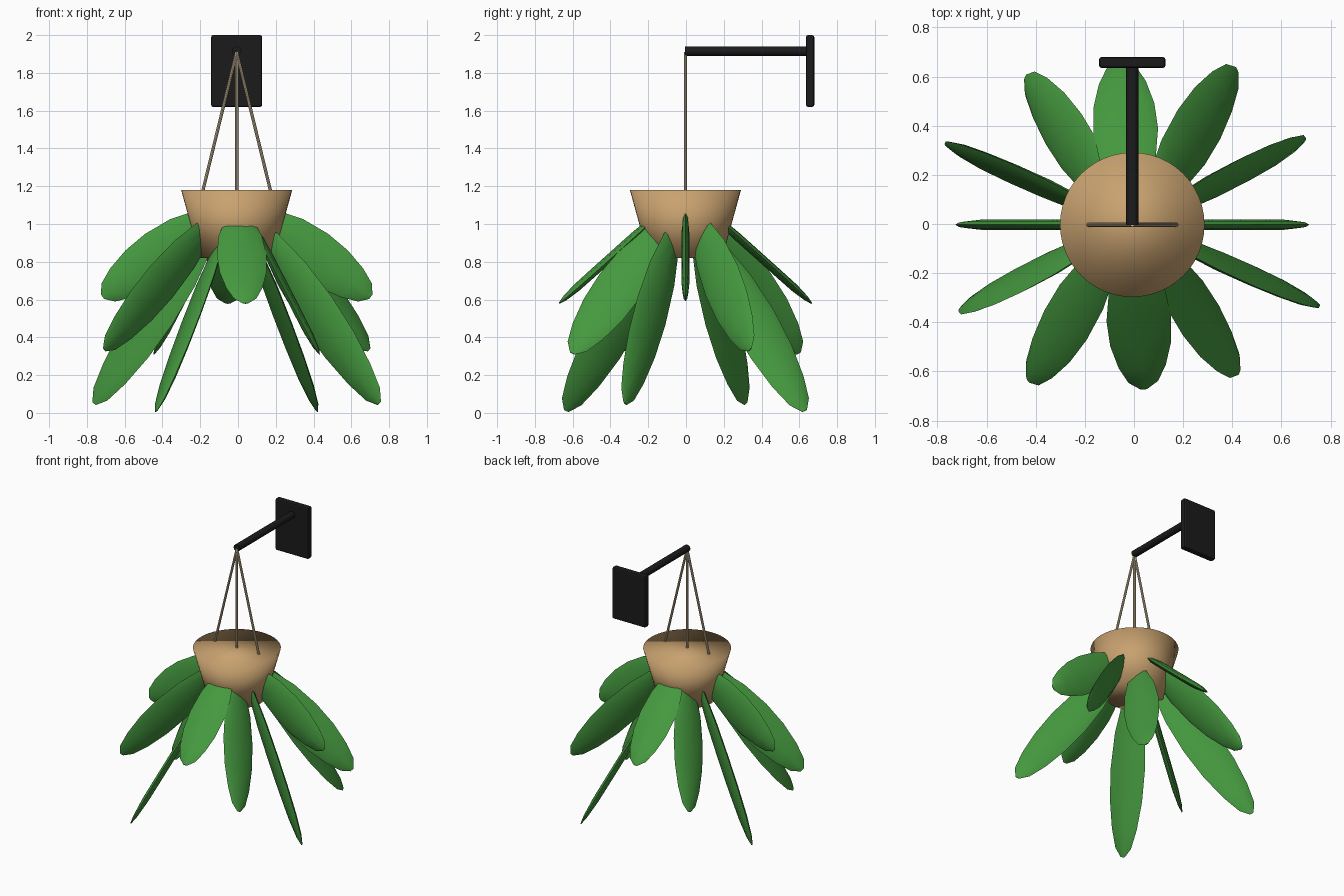
import bpy, bmesh, math
from mathutils import Vector

if "Cube" in bpy.data.objects:
    bpy.data.objects.remove(bpy.data.objects["Cube"])

CX, CY = -0.007, -0.003  # hanging axis


def material(name, rgb):
    m = bpy.data.materials.new(name)
    m.diffuse_color = (*rgb, 1)
    m.use_nodes = True
    m.node_tree.nodes["Principled BSDF"].inputs["Base Color"].default_value = m.diffuse_color
    return m


GREEN = material("leaf green", (0.06, 0.32, 0.05))
TAN = material("terracotta tan", (0.58, 0.36, 0.16))
BLACK = material("black metal", (0.011, 0.011, 0.012))
ROPE = material("rope beige", (0.58, 0.47, 0.31))


def finish(obj, name, mat, angle=None):
    obj.name = name
    obj.data.materials.append(mat)
    if angle is not None:
        bpy.ops.object.select_all(action='DESELECT')
        obj.select_set(True)
        bpy.context.view_layer.objects.active = obj
        bpy.ops.object.shade_smooth_by_angle(angle=math.radians(angle))
    return obj


def rod(name, a, b, radius, mat, sides=12):
    a, b = Vector(a), Vector(b)
    bpy.ops.mesh.primitive_cylinder_add(vertices=sides, radius=radius, depth=(b - a).length,
                                        location=(a + b) / 2)
    obj = bpy.context.object
    obj.rotation_euler = (b - a).to_track_quat('Z', 'Y').to_euler()
    return finish(obj, name, mat, 40)


# Tapered pot, softly shaded all over
bpy.ops.mesh.primitive_cone_add(vertices=48, radius1=0.195, radius2=0.294, depth=0.36,
                                location=(CX, CY, 1.0))
pot = finish(bpy.context.object, "pot", TAN)
bpy.ops.object.shade_smooth()

# Wall plate and arm
bpy.ops.mesh.primitive_cube_add(size=1, location=(CX, 0.657, 1.81))
plate = bpy.context.object
plate.scale = (0.27, 0.044, 0.38)
bpy.ops.object.transform_apply(location=False, rotation=False, scale=True)
bevel = plate.modifiers.new("bevel", 'BEVEL')
bevel.width, bevel.segments = 0.01, 2
finish(plate, "wall_plate", BLACK)
rod("bracket_arm", (CX, CY - 0.002, 1.915), (CX, 0.65, 1.915), 0.025, BLACK, 20)

# Three ropes from the arm tip to the pot
for i, x in enumerate((-0.18, 0, 0.18)):
    rod(f"rope_{i + 1}", (CX, CY, 1.91), (CX + x, CY, 1.172), 0.0085, ROPE, 8)

# Leaf outline: (position along the leaf, half width)
OUTLINE = [(0, 0.03), (0.12, 0.07), (0.3, 0.115), (0.5, 0.132), (0.68, 0.124),
           (0.84, 0.096), (0.95, 0.06), (1.0, 0.015)]


def leaf(name, azimuth, base_z, tip_r, tip_z, twist):
    """Flat lens-section blade from inside the pot to its tip, rolled by twist."""
    a, w = math.radians(azimuth), math.radians(twist)
    radial = Vector((math.cos(a), math.sin(a), 0))
    tangent = Vector((-math.sin(a), math.cos(a), 0))
    base = Vector((CX, CY, base_z)) + radial * 0.1
    tip = Vector((CX, CY, tip_z)) + radial * tip_r
    along = (tip - base).normalized()
    outward = tangent.cross(along)
    if outward.z < 0:
        outward.negate()
    normal = outward * math.cos(w) + tangent * math.sin(w)
    side = normal.cross(along)
    bm = bmesh.new()
    rings = []
    for t, half in OUTLINE:
        c = base.lerp(tip, t)
        thick = 0.022 * min(1, half / 0.1)
        rings.append([bm.verts.new(c + side * half * math.cos(k * math.pi / 4)
                                   + normal * thick * math.sin(k * math.pi / 4))
                      for k in range(8)])
    for r0, r1 in zip(rings, rings[1:]):
        for k in range(8):
            n = (k + 1) % 8
            bm.faces.new((r0[k], r0[n], r1[n], r1[k]))
    bm.faces.new(rings[0])
    bm.faces.new(rings[-1])
    bmesh.ops.recalc_face_normals(bm, faces=bm.faces)
    mesh = bpy.data.meshes.new(name)
    bm.to_mesh(mesh)
    bm.free()
    obj = bpy.data.objects.new(name, mesh)
    bpy.context.collection.objects.link(obj)
    finish(obj, name, GREEN, 50)


# Half a crown of leaves (azimuth, base height, tip radius, tip height, twist), repeated half a turn on
LEAVES = [(0, 1.07, 0.71, 0.615, -90), (26, 1.06, 0.78, 0.335, -68), (56, 0.99, 0.76, 0.01, -35),
          (94, 1.09, 0.67, 0.58, 0), (126, 1.05, 0.74, 0.315, 42), (157, 1.03, 0.82, 0.05, 74)]
for turn in (0, 180):
    for i, (az, bz, tr, tz, tw) in enumerate(LEAVES):
        leaf(f"leaf_{i + 1 + turn // 30}", az + turn, bz, tr, tz, tw)
